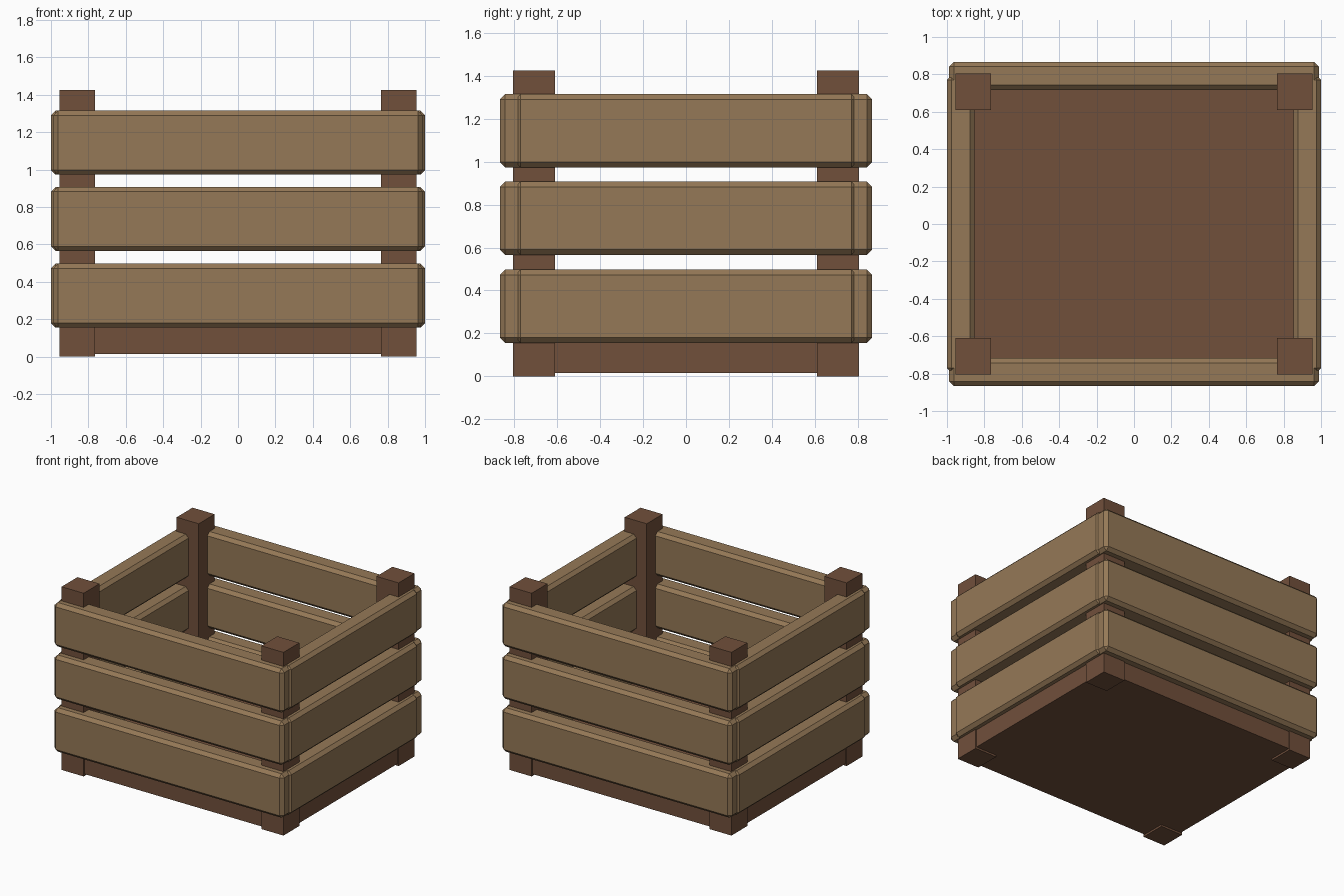
import bpy

if "Cube" in bpy.data.objects:
    bpy.data.objects.remove(bpy.data.objects["Cube"])


def material(name, rgb):
    m = bpy.data.materials.new(name)
    m.diffuse_color = (*rgb, 1)
    m.use_nodes = True
    m.node_tree.nodes["Principled BSDF"].inputs["Base Color"].default_value = m.diffuse_color
    return m


plank_wood = material("plank_wood", (0.30, 0.19, 0.095))
frame_wood = material("frame_wood", (0.165, 0.08, 0.044))


def box(name, lo, hi, mat, bevel=0):
    centre = [(a + b) / 2 for a, b in zip(lo, hi)]
    size = [b - a for a, b in zip(lo, hi)]
    bpy.ops.mesh.primitive_cube_add(size=1, location=centre)
    ob = bpy.context.object
    ob.name = name
    ob.scale = size
    bpy.ops.object.transform_apply(location=False, rotation=False, scale=True)
    ob.data.materials.append(mat)
    if bevel:
        mod = ob.modifiers.new("chamfer", 'BEVEL')
        mod.width = bevel
        mod.segments = 1
    return ob


def mirrored(lo, hi, axis):
    # Same box on the opposite side of the given axis
    lo2, hi2 = list(lo), list(hi)
    lo2[axis], hi2[axis] = -hi[axis], -lo[axis]
    return lo2, hi2


# Floor slab
box("floor", (-0.945, -0.795, 0.015), (0.945, 0.795, 0.18), frame_wood)

# Corner posts
for sx, xn in ((-1, "left"), (1, "right")):
    for sy, yn in ((-1, "front"), (1, "back")):
        x = sorted((sx * 0.765, sx * 0.955))
        y = sorted((sy * 0.61, sy * 0.805))
        box(f"{yn}_{xn}_post", (x[0], y[0], 0), (x[1], y[1], 1.425), frame_wood)

# Three rows of chamfered planks on all four sides
for i, z in enumerate((0.155, 0.565, 0.973), 1):
    top = z + 0.342
    back = ((-0.988, 0.717, z), (0.988, 0.867, top))
    right = ((0.853, -0.795, z), (1.0, 0.795, top))
    box(f"back_plank_{i}", *back, plank_wood, 0.025)
    box(f"front_plank_{i}", *mirrored(*back, 1), plank_wood, 0.025)
    box(f"right_plank_{i}", *right, plank_wood, 0.025)
    box(f"left_plank_{i}", *mirrored(*right, 0), plank_wood, 0.025)
